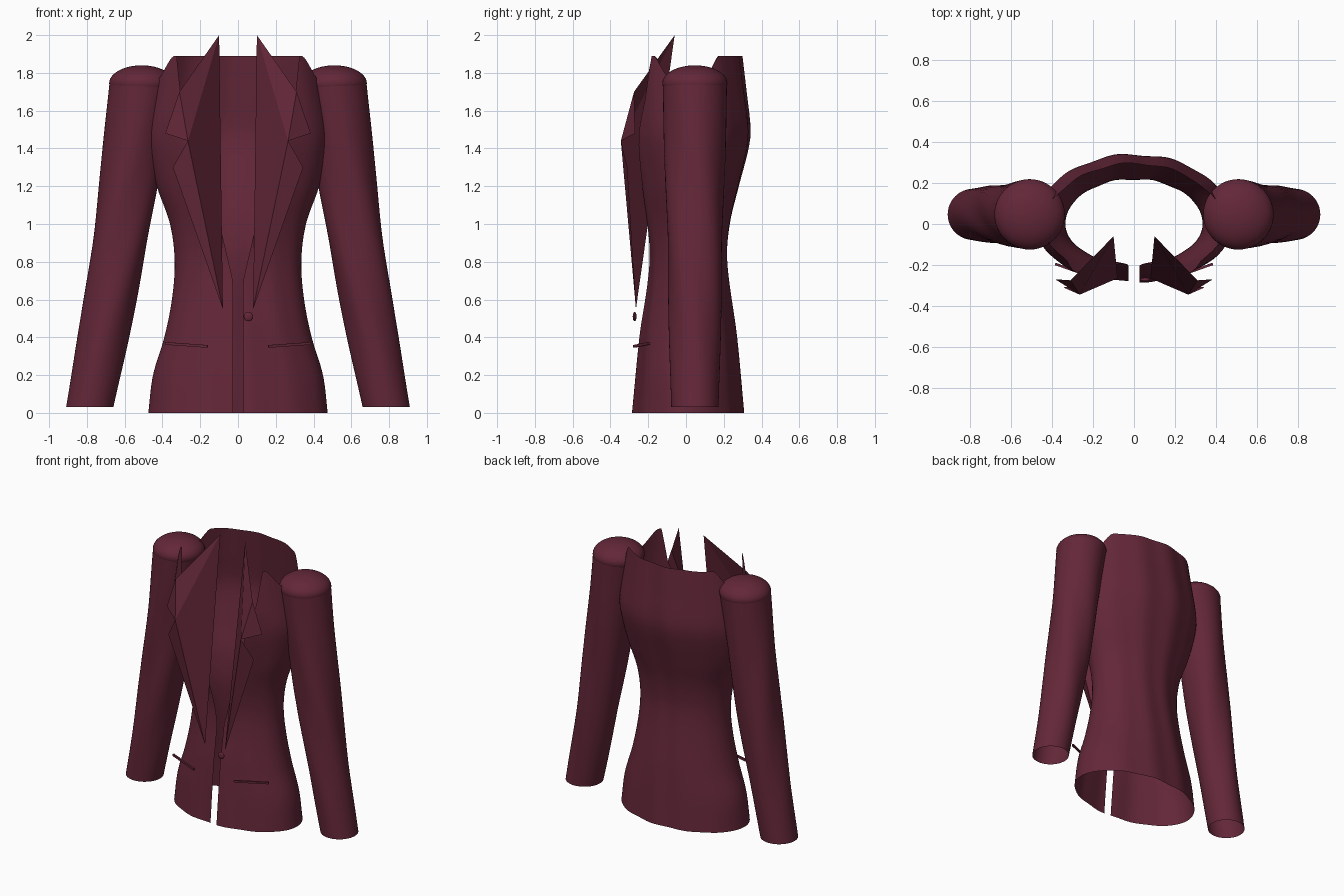
import bpy, bmesh, math
from mathutils import Vector

if "Cube" in bpy.data.objects:
    bpy.data.objects.remove(bpy.data.objects["Cube"])

cloth = bpy.data.materials.new("burgundy cloth")
cloth.use_nodes = True
colour = (0.125, 0.02, 0.04, 1)
cloth.diffuse_color = colour
bsdf = next(n for n in cloth.node_tree.nodes if n.type == 'BSDF_PRINCIPLED')
bsdf.inputs["Base Color"].default_value = colour


def make(name, verts, faces, smooth=True):
    mesh = bpy.data.meshes.new(name)
    mesh.from_pydata(verts, [], faces)
    mesh.materials.append(cloth)
    obj = bpy.data.objects.new(name, mesh)
    bpy.context.collection.objects.link(obj)
    bm = bmesh.new()
    bm.from_mesh(mesh)
    bmesh.ops.remove_doubles(bm, verts=bm.verts, dist=1e-5)
    bmesh.ops.recalc_face_normals(bm, faces=bm.faces)
    bm.to_mesh(mesh)
    bm.free()
    for p in mesh.polygons:
        p.use_smooth = smooth
    return obj


def sheet(name, point, rows, cols):
    """Smooth grid surface from point(u, v), both 0 to 1."""
    verts = [point(i / cols, j / rows) for j in range(rows + 1) for i in range(cols + 1)]
    w = cols + 1
    faces = [(j * w + i, j * w + i + 1, (j + 1) * w + i + 1, (j + 1) * w + i)
             for j in range(rows) for i in range(cols)]
    return make(name, verts, faces)


def curve(points, z):
    """Smooth interpolation through (z, value) pairs."""
    if z <= points[0][0]:
        return points[0][1]
    for k in range(len(points) - 1):
        (z0, a), (z1, b) = points[k], points[k + 1]
        if z <= z1:
            before = points[max(k - 1, 0)]
            after = points[min(k + 2, len(points) - 1)]
            m0 = (b - before[1]) / (z1 - before[0])
            m1 = (after[1] - a) / (after[0] - z0)
            h, t = z1 - z0, (z - z0) / (z1 - z0)
            return (a * (2*t**3 - 3*t*t + 1) + m0 * h * (t**3 - 2*t*t + t)
                    + b * (3*t*t - 2*t**3) + m1 * h * (t**3 - t*t))
    return points[-1][1]


# Jacket body: waisted open shell with a V neckline and dipped shoulders
half_width = [(0, .475), (.2, .45), (.4, .39), (.6, .35), (.8, .335), (1, .36),
              (1.2, .43), (1.4, .475), (1.5, .48), (1.7, .45), (1.89, .42)]
back_depth = [(0, .305), (.4, .27), (.8, .22), (1, .233), (1.2, .28),
              (1.4, .33), (1.5, .34), (1.7, .318), (1.89, .295)]
front_depth = [(0, .283), (.4, .243), (.8, .195), (1.2, .25), (1.5, .29), (1.89, .285)]
opening = [(0, .026), (.7, .027), (.95, .085), (1.3, .2), (1.65, .3), (1.89, .325)]


def linear(points, z):
    for (z0, a), (z1, b) in zip(points, points[1:]):
        if z <= z1:
            return a + (b - a) * (z - z0) / (z1 - z0)
    return points[-1][1]


def body_point(u, v):
    z = 1.89 * v
    for _ in range(3):
        start = math.asin(linear(opening, z) / curve(half_width, z))
        angle = start + u * (math.tau - 2 * start)
        side = min(max((abs(math.sin(angle)) - .8) / .2, 0), 1)
        z = v * (1.89 - .14 * side * side * (3 - 2 * side))
    depth = curve(front_depth if math.cos(angle) > 0 else back_depth, z)
    fold = 1 + .018 * math.sin(11 * angle + 1.8 * z) * abs(math.cos(angle))
    return (curve(half_width, z) * math.sin(angle), -depth * math.cos(angle) * fold, z)


sheet("jacket_body", body_point, 48, 128)

for side, label in ((1, "left"), (-1, "right")):
    # Sleeve: tapered tube with spiral folds, open at the cuff
    def sleeve_point(u, v):
        a = u * math.tau
        z = .03 + 1.72 * v
        fold = 1 + .035 * math.sin(math.pi * v) * math.sin(4 * a + 9 * v)
        r = (.125 + .045 * v) * fold
        x = .785 - .275 * v - .02 * math.sin(math.pi * v)
        return (side * (x + r * math.cos(a)), .047 + r * math.sin(a), z)

    sheet(label + "_sleeve", sleeve_point, 40, 48)

    # Shoulder cap: flattened dome closing the sleeve
    def cap_point(u, v):
        a, b = u * math.tau, (v - .25) / .75 * math.pi / 2
        r = .172 * math.cos(b)
        return (side * (.51 + r * math.cos(a)), .047 + r * math.sin(a),
                1.745 + .095 * math.sin(b))

    sheet(label + "_shoulder_cap", cap_point, 16, 48)

    # Lapel: pointed notched sheet
    outline = [(.1, -.06, 2), (.31, -.275, 1.7), (.385, -.27, 1.48),
               (.265, -.345, 1.44), (.345, -.31, 1.3), (.08, -.265, .55)]
    make(label + "_lapel", [(side * x, y, z) for x, y, z in outline],
         [(0, 1, 3), (1, 2, 3), (0, 3, 5), (3, 4, 5)], False)

    # Pocket welt: thin slanted bar
    start, end = Vector((side * .16, -.275, .352)), Vector((side * .385, -.195, .368))
    bpy.ops.mesh.primitive_cube_add(size=1, location=(start + end) / 2)
    pocket = bpy.context.object
    pocket.name = label + "_pocket"
    pocket.rotation_euler = (end - start).to_track_quat('X', 'Z').to_euler()
    pocket.scale = ((end - start).length, .012, .014)
    pocket.data.materials.append(cloth)

# Button: flattened ball
bpy.ops.mesh.primitive_uv_sphere_add(segments=24, ring_count=12, radius=.025,
                                     location=(.055, -.272, .51))
button = bpy.context.object
button.name = "button"
button.scale = (1, .4, 1)
button.data.materials.append(cloth)
bpy.ops.object.shade_smooth()
